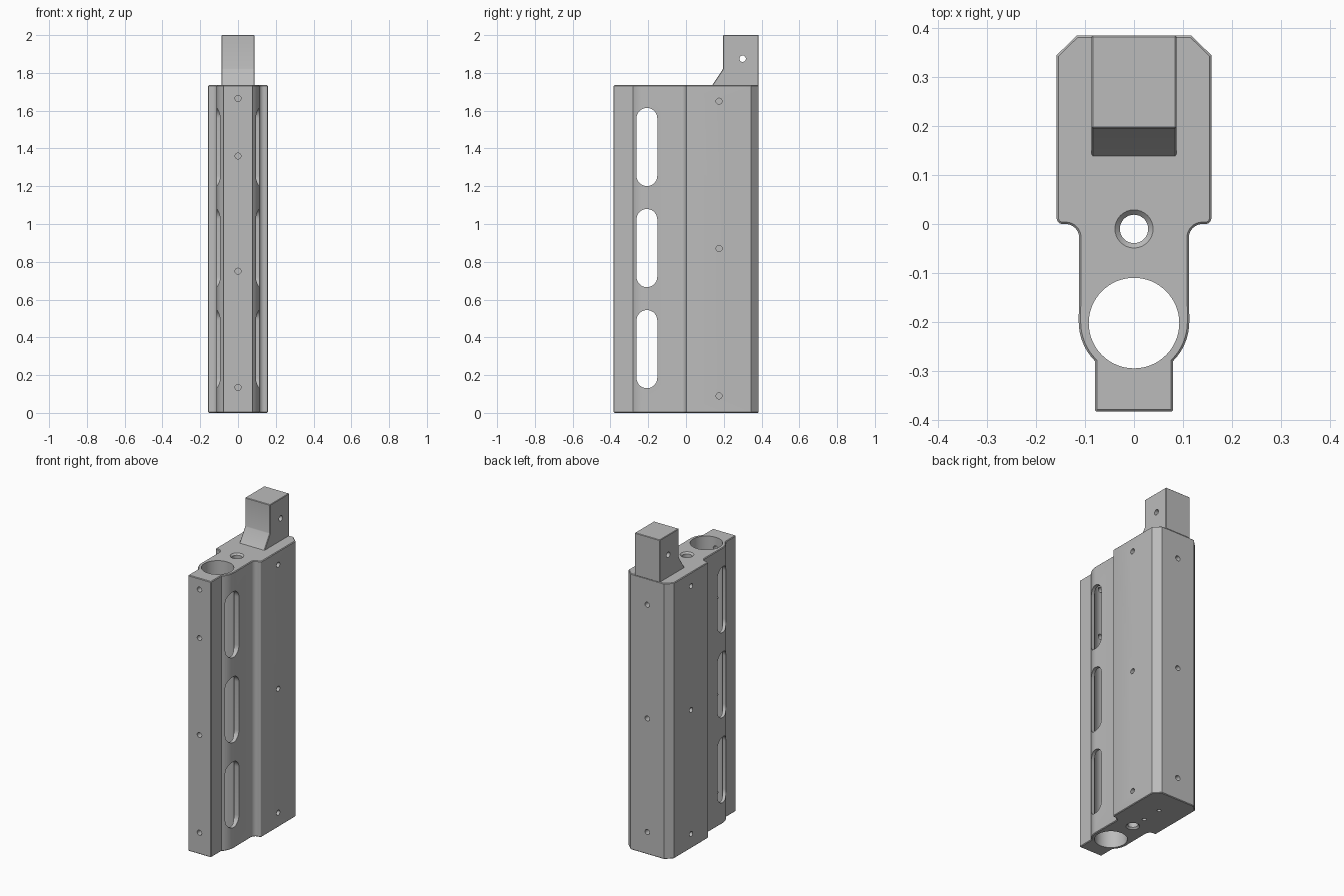
import bpy, bmesh
from math import pi, sin, cos, radians
from mathutils import Matrix, Vector

if "Cube" in bpy.data.objects:
    bpy.data.objects.remove(bpy.data.objects["Cube"], do_unlink=True)

BODY_TOP = 1.735
BARREL_Y = -0.2025

metal = bpy.data.materials.new("matte_grey_metal")
metal.use_nodes = True
grey = (0.5, 0.5, 0.5, 1)
metal.diffuse_color = grey
metal.node_tree.nodes["Principled BSDF"].inputs["Base Color"].default_value = grey


def arc(cx, cy, r, start, end, steps):
    angles = [radians(start + (end - start) * i / steps) for i in range(steps + 1)]
    return [(cx + r * cos(a), cy + r * sin(a)) for a in angles]


def prism(name, points, offset, bevel=0.0, rim_only=False):
    """Closed loop of 3D points extruded by offset, with a fine edge break."""
    bm = bmesh.new()
    face = bm.faces.new([bm.verts.new(p) for p in points])
    ext = bmesh.ops.extrude_face_region(bm, geom=[face])
    bmesh.ops.translate(bm, vec=offset,
                        verts=[v for v in ext["geom"] if isinstance(v, bmesh.types.BMVert)])
    bmesh.ops.recalc_face_normals(bm, faces=bm.faces)
    if bevel:
        along = Vector(offset).normalized()
        edges = [e for e in bm.edges if not rim_only or
                 abs((e.verts[0].co - e.verts[1].co).dot(along)) < 0.001]
        bmesh.ops.bevel(bm, geom=edges, offset=bevel, segments=1,
                        affect="EDGES", clamp_overlap=True)
    return finish(name, bm)


def rod(name, centre, r1, r2, length, axis):
    """Cylinder or cone centred on a point, pointing along an axis."""
    bm = bmesh.new()
    turn = Vector((0, 0, 1)).rotation_difference(Vector(axis)).to_matrix().to_4x4()
    bmesh.ops.create_cone(bm, cap_ends=True, segments=64 if r1 > 0.05 else 32,
                          radius1=r1, radius2=r2, depth=length,
                          matrix=Matrix.Translation(centre) @ turn)
    return finish(name, bm)


def finish(name, bm):
    mesh = bpy.data.meshes.new(name)
    bm.to_mesh(mesh)
    bm.free()
    mesh.materials.append(metal)
    obj = bpy.data.objects.new(name, mesh)
    bpy.context.collection.objects.link(obj)
    return obj


def carve(target, cutters):
    """Cut every cutter from the target, then discard the cutters."""
    for c in cutters:
        c.hide_render = True
        mod = target.modifiers.new(c.name, "BOOLEAN")
        mod.operation, mod.solver, mod.object = "DIFFERENCE", "EXACT", c
    graph = bpy.context.evaluated_depsgraph_get()
    mesh = bpy.data.meshes.new_from_object(target.evaluated_get(graph))
    target.modifiers.clear()
    target.data = mesh
    for c in cutters:
        bpy.data.objects.remove(c, do_unlink=True)
    mesh.shade_smooth()
    mesh.set_sharp_from_angle(angle=radians(25))


# Body: mirrored plan outline, narrow nose, round barrel housing, wide back
half = [(0.077, -0.383), (0.08, -0.38)]
half += arc(0, -0.2, 0.113, -45, 0, 8)
half += arc(0.14, -0.028, 0.028, 180, 90, 8)
half += arc(0.147, 0.011, 0.011, -90, 0, 3)
half += [(0.158, 0.345), (0.117, 0.385)]
outline = half + [(-x, y) for x, y in reversed(half)]
body = prism("receiver_body", [(x, y, 0) for x, y in outline],
             (0, 0, BODY_TOP), 0.004, True)

# Bores running through the height
cuts = [rod("barrel_bore", (0, BARREL_Y, 0.87), 0.0925, 0.0925, 2, (0, 0, 1)),
        rod("rod_bore", (0, -0.01, 0.87), 0.029, 0.029, 2, (0, 0, 1))]
for z, up in ((BODY_TOP, 1), (0, -1)):
    cuts.append(rod("countersink", (0, -0.01, z), 0.024, 0.054, 0.03, (0, 0, up)))

# Three rounded slots straight through the barrel housing
for z in (0.3375, 0.8725, 1.4075):
    ring = (arc(-0.207, z + 0.152, 0.055, 0, 180, 14)
            + arc(-0.207, z - 0.152, 0.055, 180, 360, 14))
    cuts.append(prism("slot", [(-0.3, y, h) for y, h in ring], (0.6, 0, 0)))

# Screw holes on the sides, front, back and underside
for z in (0.09, 0.87, 1.65):
    for side in (-1, 1):
        cuts.append(rod("side_hole", (side * 0.158, 0.175, z), 0.016, 0.016, 0.16, (1, 0, 0)))
for z in (0.135, 0.75, 1.36, 1.665):
    cuts.append(rod("front_hole", (0, -0.34, z), 0.016, 0.016, 0.16, (0, 1, 0)))
for z in (0.14, 0.855, 1.57):
    cuts.append(rod("back_hole", (0, 0.385, z), 0.016, 0.016, 0.16, (0, 1, 0)))
for y in (0.09, 0.22):
    cuts.append(rod("underside_hole", (0, y, 0), 0.012, 0.012, 0.12, (0, 0, 1)))
carve(body, cuts)

# Mounting post with a sloped foot and a cross pin hole
side = [(0.137, BODY_TOP - 0.003), (0.195, 1.82), (0.195, 2), (0.385, 2),
        (0.385, BODY_TOP - 0.003)]
post = prism("mounting_post", [(-0.087, y, z) for y, z in side], (0.174, 0, 0), 0.003)
carve(post, [rod("pin_hole", (0, 0.3, 1.875), 0.017, 0.017, 0.5, (1, 0, 0))])
